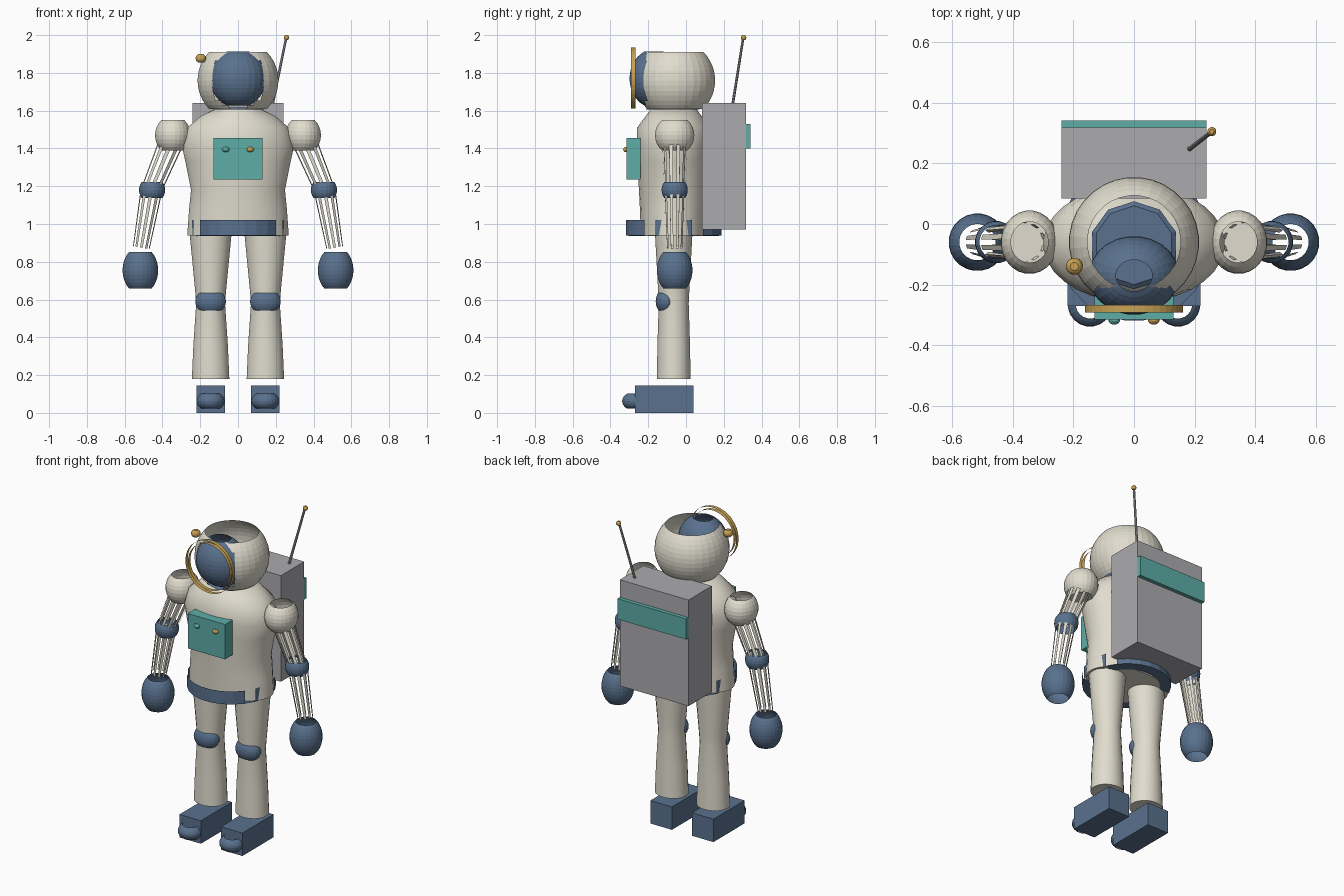
import bpy, bmesh, math
from mathutils import Vector

cube = bpy.data.objects.get("Cube")
if cube:
    bpy.data.objects.remove(cube)


def material(name, rgb):
    m = bpy.data.materials.new(name)
    m.use_nodes = True
    m.diffuse_color = (*rgb, 1)
    m.node_tree.nodes["Principled BSDF"].inputs["Base Color"].default_value = (*rgb, 1)
    return m


WHITE = material("suit_white", (0.75, 0.72, 0.62))
BLUE = material("slate_blue", (0.10, 0.165, 0.27))
TEAL = material("panel_teal", (0.11, 0.42, 0.39))
GREY = material("pack_grey", (0.41, 0.41, 0.43))
GOLD = material("trim_gold", (0.58, 0.36, 0.09))


def finish(name, bm, mat, smooth=False):
    me = bpy.data.meshes.new(name)
    bm.to_mesh(me)
    bm.free()
    me.materials.append(mat)
    ob = bpy.data.objects.new(name, me)
    bpy.context.collection.objects.link(ob)
    if smooth:
        bpy.ops.object.select_all(action='DESELECT')
        ob.select_set(True)
        bpy.context.view_layer.objects.active = ob
        bpy.ops.object.shade_smooth_by_angle(angle=math.radians(40))
    return ob


def box(name, lo, hi, mat):
    bm = bmesh.new()
    bmesh.ops.create_cube(bm, size=1)
    for v in bm.verts:
        v.co = [a + (b - a) * (c + 0.5) for a, b, c in zip(lo, hi, v.co)]
    return finish(name, bm, mat)


def lathe(name, profile, loc, mat, segs=24, axis=(0, 0, 1), caps="", keep=None, smooth=False):
    """Revolve (rx, ry, z) rings; keep(j, centre) chooses faces of an open shell."""
    bm = bmesh.new()
    rings = []
    for rx, ry, z in profile:
        angles = [2 * math.pi * (j + 0.5) / segs for j in range(segs)]
        rings.append([bm.verts.new((rx * math.cos(a), ry * math.sin(a), z)) for a in angles])
    for low, high in zip(rings, rings[1:]):
        for j in range(segs):
            k = (j + 1) % segs
            quad = (low[j], low[k], high[k], high[j])
            centre = sum((v.co for v in quad), Vector()) / 4
            if keep is None or keep(j, centre):
                bm.faces.new(quad)
    if "b" in caps:
        bm.faces.new(rings[0][::-1])
    if "t" in caps:
        bm.faces.new(rings[-1])
    bmesh.ops.delete(bm, geom=[v for v in bm.verts if not v.link_faces], context='VERTS')
    ob = finish(name, bm, mat, smooth)
    ob.rotation_euler = Vector((0, 0, 1)).rotation_difference(Vector(axis)).to_euler()
    ob.location = loc
    return ob


def shell(name, loc, radii, cut, mat, segs=24, rows=12, **kw):
    """Ellipsoid sliced off at height +-cut."""
    rx, ry, rz = radii
    top = math.asin(min(cut / rz, 0.999))
    prof = []
    for i in range(rows + 1):
        a = -top + 2 * top * i / rows
        prof.append((rx * math.cos(a), ry * math.cos(a), rz * math.sin(a)))
    return lathe(name, prof, loc, mat, segs, **kw)


def tube(name, a, b, ra, rb, mat, segs=12, **kw):
    d = Vector(b) - Vector(a)
    return lathe(name, [(ra, ra, 0), (rb, rb, d.length)], a, mat, segs, axis=d, **kw)


Y = -0.065  # depth of the body axis

# Torso
lathe("torso", [(0.27, 0.175, 0.94), (0.26, 0.18, 1.08), (0.25, 0.185, 1.18),
                (0.28, 0.195, 1.33), (0.30, 0.195, 1.42), (0.27, 0.195, 1.51),
                (0.20, 0.15, 1.57), (0.12, 0.12, 1.61)],
      (0, Y, 0), WHITE, 32, caps="bt", smooth=True)

# Belt: front and back arcs on a flat lower ring
lathe("belt_band", [(0.255, 0.255, 0.938), (0.255, 0.255, 1.02)], (0, Y, 0), BLUE, 24,
      keep=lambda j, c: abs(c.y) > 0.17 or abs(c.y) < 0.08)
lathe("belt_underside", [(0.19, 0.19, 0.937), (0.255, 0.255, 0.938)], (0, Y, 0), BLUE, 24,
      keep=lambda j, c: abs(c.y) > 0.11)

# Helmet, open at the crown and at the face
shell("helmet", (0, -0.06, 1.76), (0.215, 0.215, 0.215), 0.15, WHITE, 32, 12,
      keep=lambda j, c: c.y > -0.155)
lathe("neck_plate", [(0.145, 0.145, 0), (0.13, 0.13, 0.012)], (0, -0.07, 1.605), BLUE, 10, caps="bt")
shell("visor", (0, -0.17, 1.77), (0.15, 0.13, 0.155), 0.142, BLUE, 24, 14)
for name, r in (("visor_ring_inner", 0.145), ("visor_ring_outer", 0.163)):
    lathe(name, [(r, r, -0.012), (r, r, 0.012)], (0, -0.28, 1.773), GOLD, 40, axis=(0, 1, 0))
shell("helmet_lamp", (-0.197, -0.14, 1.877), (0.028, 0.028, 0.025), 0.022, GOLD, 16, 6, caps="bt")

# Chest panel
box("chest_panel", (-0.13, -0.315, 1.235), (0.13, -0.24, 1.455), TEAL)
for name, x, mat in (("knob_right", -0.065, TEAL), ("knob_left", 0.065, GOLD)):
    shell(name, (x, -0.315, 1.395), (0.02, 0.018, 0.015), 0.013, mat, 12, 6, caps="bt")

# Backpack with aerial
box("backpack", (-0.24, 0.085, 0.97), (0.24, 0.318, 1.64), GREY)
box("backpack_stripe", (-0.24, 0.316, 1.40), (0.24, 0.342, 1.53), TEAL)
tube("aerial", (0.18, 0.245, 1.62), (0.255, 0.303, 1.985), 0.008, 0.007, GREY, 8)
shell("aerial_tip", (0.257, 0.305, 1.987), (0.015, 0.015, 0.015), 0.013, GOLD, 12, 6, caps="bt")


def slat(j, c):
    return j % 2 == 0


# Limbs, built for both sides
for side, s in (("left", 1), ("right", -1)):
    # Arm
    shell("shoulder_" + side, (s * 0.345, -0.06, 1.47), (0.095, 0.105, 0.105), 0.08,
          WHITE, 24, 8, caps="b")
    tube("upper_arm_" + side, (s * 0.455, -0.06, 1.19), (s * 0.355, -0.06, 1.43),
         0.055, 0.066, WHITE, 20, keep=slat)
    shell("elbow_" + side, (s * 0.455, -0.06, 1.18), (0.07, 0.07, 0.07), 0.043, BLUE, 20, 6)
    tube("forearm_" + side, (s * 0.512, -0.06, 0.875), (s * 0.46, -0.06, 1.17),
         0.045, 0.058, WHITE, 20, keep=slat)
    shell("glove_" + side, (s * 0.517, -0.06, 0.755), (0.095, 0.095, 0.125), 0.097, BLUE, 24, 10)
    # Leg
    lathe("leg_" + side, [(0.1, 0.09, 0.18), (0.092, 0.087, 0.36), (0.077, 0.08, 0.58),
                          (0.082, 0.083, 0.64), (0.112, 0.1, 0.95)],
          (s * 0.145, Y, 0), WHITE, 24, caps="bt", smooth=True)
    shell("knee_pad_" + side, (s * 0.145, -0.105, 0.59), (0.082, 0.056, 0.07), 0.05, BLUE, 20, 8)
    # Boot
    inner, outer = sorted((s * 0.07, s * 0.22))
    box("boot_" + side, (inner, -0.27, 0), (outer, 0.04, 0.145), BLUE)
    shell("toe_cap_" + side, (s * 0.145, -0.265, 0.062), (0.074, 0.074, 0.052), 0.04, BLUE, 20, 8)
